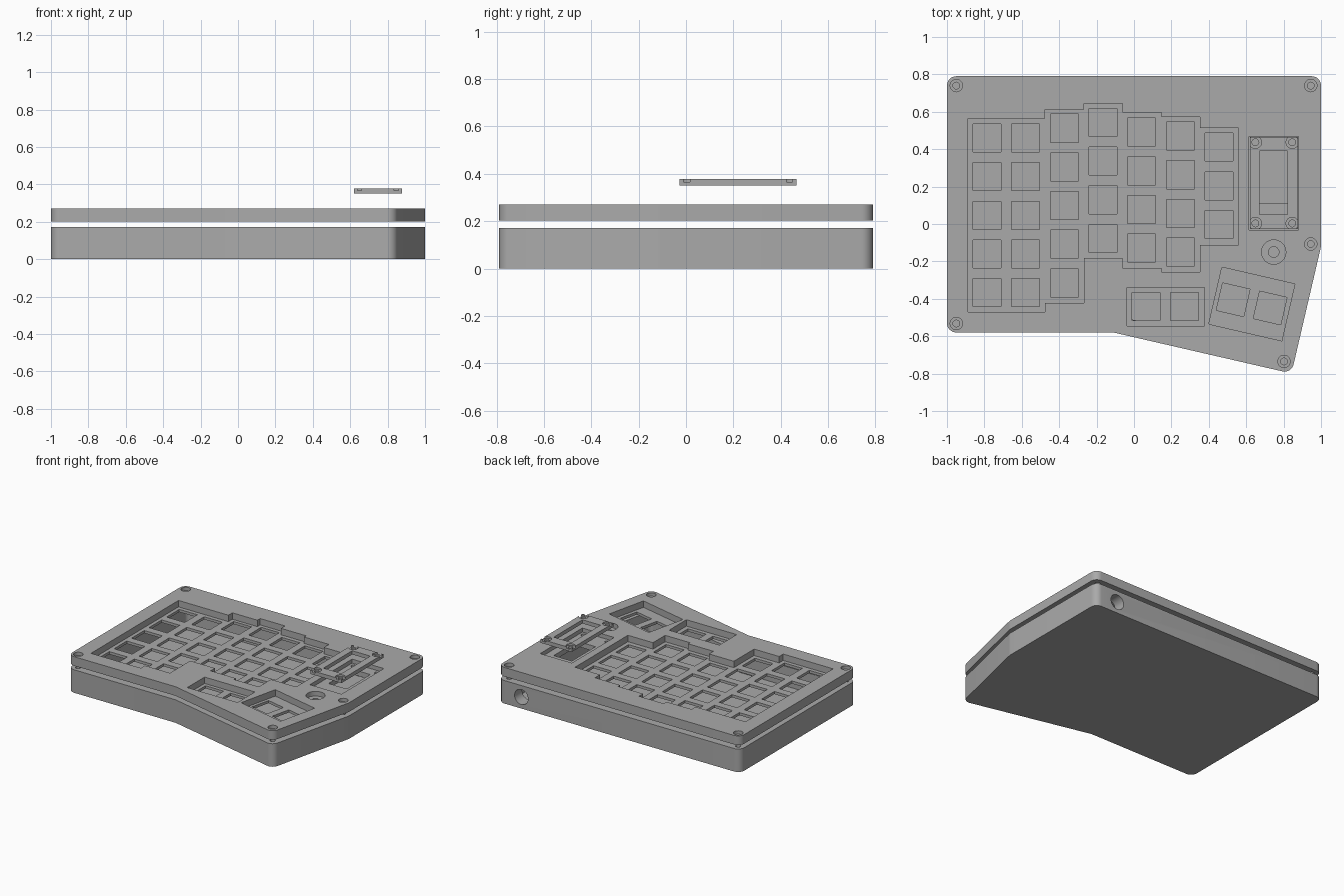
import bpy, bmesh, math
from mathutils import Vector, Matrix

if "Cube" in bpy.data.objects:
    bpy.data.objects.remove(bpy.data.objects["Cube"])

grey = bpy.data.materials.new("grey plastic")
grey.diffuse_color = (0.4, 0.4, 0.4, 1)
grey.use_nodes = True
grey.node_tree.nodes["Principled BSDF"].inputs["Base Color"].default_value = grey.diffuse_color


def rounded(corners, steps=8):
    """Outline from (x, y, radius) corners; radius 0 keeps the corner sharp."""
    out = []
    for i, (x, y, r) in enumerate(corners):
        p = Vector((x, y))
        if r == 0:
            out.append(p)
            continue
        a = (Vector(corners[i - 1][:2]) - p).normalized()
        b = (Vector(corners[(i + 1) % len(corners)][:2]) - p).normalized()
        half = a.angle(b) / 2
        c = p + (a + b).normalized() * r / math.sin(half)
        s, e = p + a * r / math.tan(half) - c, p + b * r / math.tan(half) - c
        for k in range(steps + 1):
            t = k / steps
            w = math.pi - 2 * half
            out.append(c + (s * math.sin((1 - t) * w) + e * math.sin(t * w)) / math.sin(w))
    return out


def rect(x0, x1, y0, y1):
    return [(x0, y0), (x1, y0), (x1, y1), (x0, y1)]


def turned(cx, cy, w, h, angle):
    m = Matrix.Rotation(angle, 2)
    return [Vector((cx, cy)) + m @ Vector(p) for p in rect(-w / 2, w / 2, -h / 2, h / 2)]


def circle(x, y, r, n=32):
    return [(x + r * math.cos(2 * math.pi * i / n), y + r * math.sin(2 * math.pi * i / n)) for i in range(n)]


def solid(name, prisms):
    """One object holding separate vertical prisms (outline, z0, z1)."""
    bm = bmesh.new()
    for pts, z0, z1 in prisms:
        low = [bm.verts.new((p[0], p[1], z0)) for p in pts]
        high = [bm.verts.new((p[0], p[1], z1)) for p in pts]
        bm.faces.new(low[::-1])
        bm.faces.new(high)
        for i in range(len(pts)):
            j = (i + 1) % len(pts)
            bm.faces.new((low[i], low[j], high[j], high[i]))
    bmesh.ops.recalc_face_normals(bm, faces=bm.faces)
    me = bpy.data.meshes.new(name)
    bm.to_mesh(me)
    bm.free()
    me.materials.append(grey)
    ob = bpy.data.objects.new(name, me)
    bpy.context.collection.objects.link(ob)
    return ob


def cut(ob, cutter):
    mod = ob.modifiers.new("cut", 'BOOLEAN')
    mod.operation, mod.solver, mod.object = 'DIFFERENCE', 'EXACT', cutter
    bpy.context.view_layer.update()
    me = bpy.data.meshes.new_from_object(ob.evaluated_get(bpy.context.evaluated_depsgraph_get()))
    ob.modifiers.clear()
    ob.data = me
    bpy.data.objects.remove(cutter)


def finish(ob):
    bpy.ops.object.select_all(action='DESELECT')
    ob.select_set(True)
    bpy.context.view_layer.objects.active = ob
    bpy.ops.object.shade_smooth_by_angle(angle=math.radians(30))


# Shared case outline and hole positions
R = 0.05
outline = rounded([(-1, -0.58, R), (-0.11, -0.58, 0), (0.842, -0.799, R),
                   (1, -0.12, 0.1), (1, 0.79, R), (-1, 0.79, R)])
cavity = rounded([(-0.91, -0.49, 0.03), (-0.1, -0.49, 0), (0.774, -0.69, 0.03),
                  (0.91, -0.11, 0), (0.91, 0.70, 0.03), (-0.91, 0.70, 0.03)])
screws = [(-0.95, 0.74), (0.945, 0.74), (-0.95, -0.532), (0.945, -0.107), (0.802, -0.735)]
cover_screws = [(x, y) for x in (0.649, 0.846) for y in (0.003, 0.437)]

# Bottom case: open tray with screw holes and a round cable hole at the back
bottom = solid("bottom_case", [(outline, 0, 0.172)])
cut(bottom, solid("tray_cutter", [(cavity, 0.025, 0.3)] +
                  [(circle(x, y, 0.018), 0.06, 0.3) for x, y in screws]))
port = solid("port_cutter", [(circle(0, 0, 0.056), -0.08, 0.08)])
port.data.transform(Matrix.Translation((0.81, 0.76, 0.086)) @ Matrix.Rotation(math.pi / 2, 4, 'X'))
cut(bottom, port)
finish(bottom)

# Top case: stepped key well, thumb wells, display recess and counterbores
PLATE, TOP = 0.222, 0.27
well = [(-0.888, -0.47), (-0.475, -0.47), (-0.475, -0.422), (-0.268, -0.422), (-0.268, -0.183),
        (-0.062, -0.183), (-0.062, -0.235), (0.146, -0.235), (0.146, -0.257), (0.352, -0.257),
        (0.352, -0.113), (0.56, -0.113), (0.56, 0.513), (0.352, 0.513), (0.352, 0.573),
        (0.146, 0.573), (0.146, 0.597), (-0.062, 0.597), (-0.062, 0.645), (-0.268, 0.645),
        (-0.268, 0.612), (-0.475, 0.612), (-0.475, 0.565), (-0.888, 0.565)]
TILT = math.radians(-13)
top = solid("top_case", [(outline, 0.202, TOP)])
recesses = [(well, PLATE, 0.4),
            (rect(-0.038, 0.378, -0.545, -0.34), PLATE, 0.4),
            (turned(0.63, -0.428, 0.40, 0.312, TILT), PLATE, 0.4),
            (rect(0.616, 0.879, -0.031, 0.469), 0.24, 0.4),
            (circle(0.747, -0.15, 0.065), 0.235, 0.4)]
recesses += [(circle(x, y, 0.033), 0.245, 0.4) for x, y in screws]
cut(top, solid("recess_cutter", recesses))

# Switch openings by column, plus thumb, display, button and screw holes
PITCH, KEY = 0.2067, 0.15
columns = [(0.46, 5), (0.46, 5), (0.512, 5), (0.543, 4), (0.491, 4), (0.47, 4), (0.411, 3)]
keys = [(-0.786 + c * PITCH, y - r * PITCH, 0) for c, (y, n) in enumerate(columns) for r in range(n)]
keys += [(0.063, -0.441, 0), (0.27, -0.441, 0), (0.53, -0.405, TILT), (0.728, -0.449, TILT)]
holes = [(turned(x, y, KEY, KEY, a), 0.1, 0.4) for x, y, a in keys]
holes += [(rect(0.672, 0.822, 0.11, 0.39), 0.1, 0.4), (circle(0.747, -0.15, 0.028), 0.1, 0.4)]
holes += [(circle(x, y, 0.018), 0.1, 0.4) for x, y in screws + cover_screws]
cut(top, solid("hole_cutter", holes))
finish(top)

# Floating display cover with a window and corner screw seats
cover = solid("display_cover", [(rect(0.619, 0.876, -0.028, 0.466), 0.35, 0.378)])
cut(cover, solid("seat_cutter", [(circle(x, y, 0.033), 0.366, 0.5) for x, y in cover_screws]))
cut(cover, solid("window_cutter", [(rect(0.672, 0.822, 0.05, 0.39), 0.3, 0.5)] +
                 [(circle(x, y, 0.018), 0.3, 0.5) for x, y in cover_screws]))
finish(cover)
